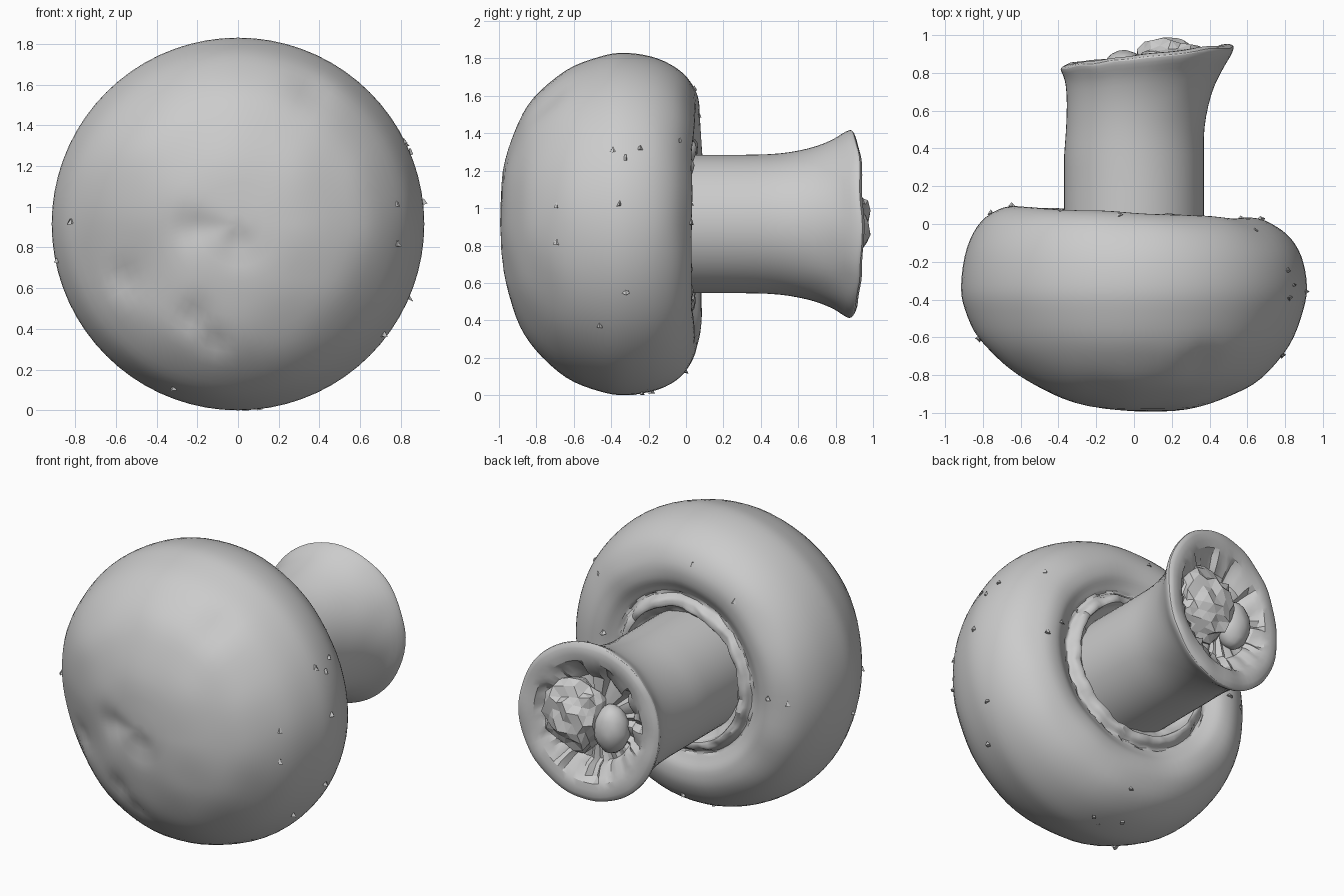
import bpy, bmesh, math, random
from mathutils import Vector, noise

if "Cube" in bpy.data.objects:
    bpy.data.objects.remove(bpy.data.objects["Cube"])

random.seed(4)
CZ = 0.915  # height of the mushroom axis


def smooth_profile(pts, steps):
    """Catmull-Rom interpolation of an (r, y) profile."""
    p = [Vector(q) for q in [pts[0]] + pts + [pts[-1]]]
    out = []
    for i in range(1, len(p) - 2):
        a, b, c, d = p[i - 1:i + 3]
        for k in range(steps):
            t = k / steps
            out.append(0.5 * (2 * b + (c - a) * t + (2 * a - 5 * b + 4 * c - d) * t * t
                              + (3 * b - a - 3 * c + d) * t ** 3))
    return out + [p[-1]]


def finish(bm, name, angle):
    bmesh.ops.remove_doubles(bm, verts=bm.verts, dist=0.0005)
    bmesh.ops.recalc_face_normals(bm, faces=bm.faces)
    me = bpy.data.meshes.new(name)
    bm.to_mesh(me)
    bm.free()
    ob = bpy.data.objects.new(name, me)
    bpy.context.collection.objects.link(ob)
    bpy.ops.object.select_all(action='DESELECT')
    bpy.context.view_layer.objects.active = ob
    ob.select_set(True)
    bpy.ops.object.shade_smooth_by_angle(angle=math.radians(angle))


def lathe(name, profile, segs, shape, angle=30):
    """Revolve (r, y) around the y axis; shape() moves each point (x, y, z, r, index)."""
    bm = bmesh.new()
    rings = []
    for i, (r, y) in enumerate(profile):
        ring = []
        for s in range(segs):
            a = 2 * math.pi * s / segs
            ring.append(bm.verts.new(shape(r * math.cos(a), y, r * math.sin(a), r, i)))
        rings.append(ring)
    for lo, hi in zip(rings, rings[1:]):
        for s in range(segs):
            t = (s + 1) % segs
            bm.faces.new((lo[s], lo[t], hi[t], hi[s]))
    finish(bm, name, angle)


def bump(x, z, cx, cz, w):
    return math.exp(-((x - cx) ** 2 + (z - cz) ** 2) / (w * w))


# Cap: domed front, rolled rim, shallow groove and veil edge round the stem
cap_profile = smooth_profile([(0, -1), (0.28, -0.98), (0.5, -0.915), (0.67, -0.815), (0.82, -0.645),
                              (0.895, -0.46), (0.915, -0.32), (0.885, -0.15), (0.81, -0.02),
                              (0.7, 0.05), (0.6, 0.055), (0.53, 0.02), (0.49, 0.005), (0.46, 0.04),
                              (0.42, 0.045), (0.4, 0.0), (0.3, -0.06)], 4)
DENTS = [(-0.2, -0.02, 0.08), (0, -0.1, 0.09), (-0.22, -0.46, 0.08), (-0.12, -0.58, 0.06),
         (-0.57, -0.27, 0.08), (0.36, 0.66, 0.09)]


def shape_cap(x, y, z, r, i):
    n = noise.noise(Vector((x, y, z)) * 3.5)
    tilt = max(0, min(1, (y + 0.32) / 0.35))
    front = max(0, min(1, (-0.4 - y) / 0.3))
    push = 0.09 * bump(x, z, -0.58, -0.2, 0.4) + 0.012 * n + sum(0.03 * bump(x, z, *d) for d in DENTS)
    y += front * push + tilt * (0.012 * n - 0.05 * x)
    if i > 46 and r < 0.5:
        y += 0.025 * noise.noise(Vector((x, y, z)) * 14)
    return x, y, z + CZ


lathe("cap", cap_profile, 72, shape_cap)

# Stem: straight, flaring to a slanted cut end with a sunken gilled ring
stem_profile = smooth_profile([(0.37, -0.05), (0.37, 0.1), (0.37, 0.3), (0.375, 0.5), (0.4, 0.66),
                               (0.44, 0.78), (0.485, 0.86), (0.49, 0.89), (0.46, 0.905)], 3)
stem_profile += [(0.42, 0.905), (0.38, 0.895), (0.35, 0.87), (0.29, 0.84), (0.26, 0.81), (0, 0.81)]
BODY = len(stem_profile) - 4
GILLS = [random.uniform(-0.025, 0.025) for _ in range(64)]  # one depth per radial gill


def shape_stem(x, y, z, r, i):
    f = max(0, min(1, (y - 0.35) / 0.5))
    n = noise.noise(Vector((x, y, z)) * 6)
    if i >= BODY and r > 0.1:
        y += GILLS[round(math.atan2(z, x) / (2 * math.pi) * 64) % 64]
    x2 = x * (1 - 0.07 * f) + 0.07 * f * f
    return x2, y + (0.11 * x - 0.005) * f + 0.012 * n * f, z * (1 + 0.02 * f) + CZ


lathe("stem", stem_profile, 64, shape_stem, 28)


def lump(name, centre, size, rough, subdiv, angle):
    bm = bmesh.new()
    bmesh.ops.create_icosphere(bm, subdivisions=subdiv, radius=1)
    for v in bm.verts:
        k = 1 + rough * random.uniform(-1, 1)
        v.co = Vector([c + s * k * q for c, s, q in zip(centre, size, v.co)])
        v.co.y = min(v.co.y, 1.0)
    finish(bm, name, angle)


# Broken core and small round knob inside the cut end
lump("broken_core", (0.19, 0.84, 0.92), (0.21, 0.14, 0.22), 0.13, 3, 5)
lump("core_knob", (-0.05, 0.82, 0.88), (0.11, 0.1, 0.15), 0.03, 3, 30)

# Little crumbs scattered on the cap
bm = bmesh.new()
for k in range(22):
    a = random.uniform(0, 2 * math.pi)
    r, y = random.choice(cap_profile[14:46])
    p = Vector(shape_cap(r * math.cos(a), y, r * math.sin(a), r, 0))
    made = bmesh.ops.create_cone(bm, segments=4, radius1=0.017, radius2=0.004, depth=0.025, cap_ends=True)
    for v in made["verts"]:
        v.co += p + Vector([random.uniform(-0.006, 0.006) for _ in range(3)])
        v.co.z = max(v.co.z, 0.0)
finish(bm, "crumbs", 5)
